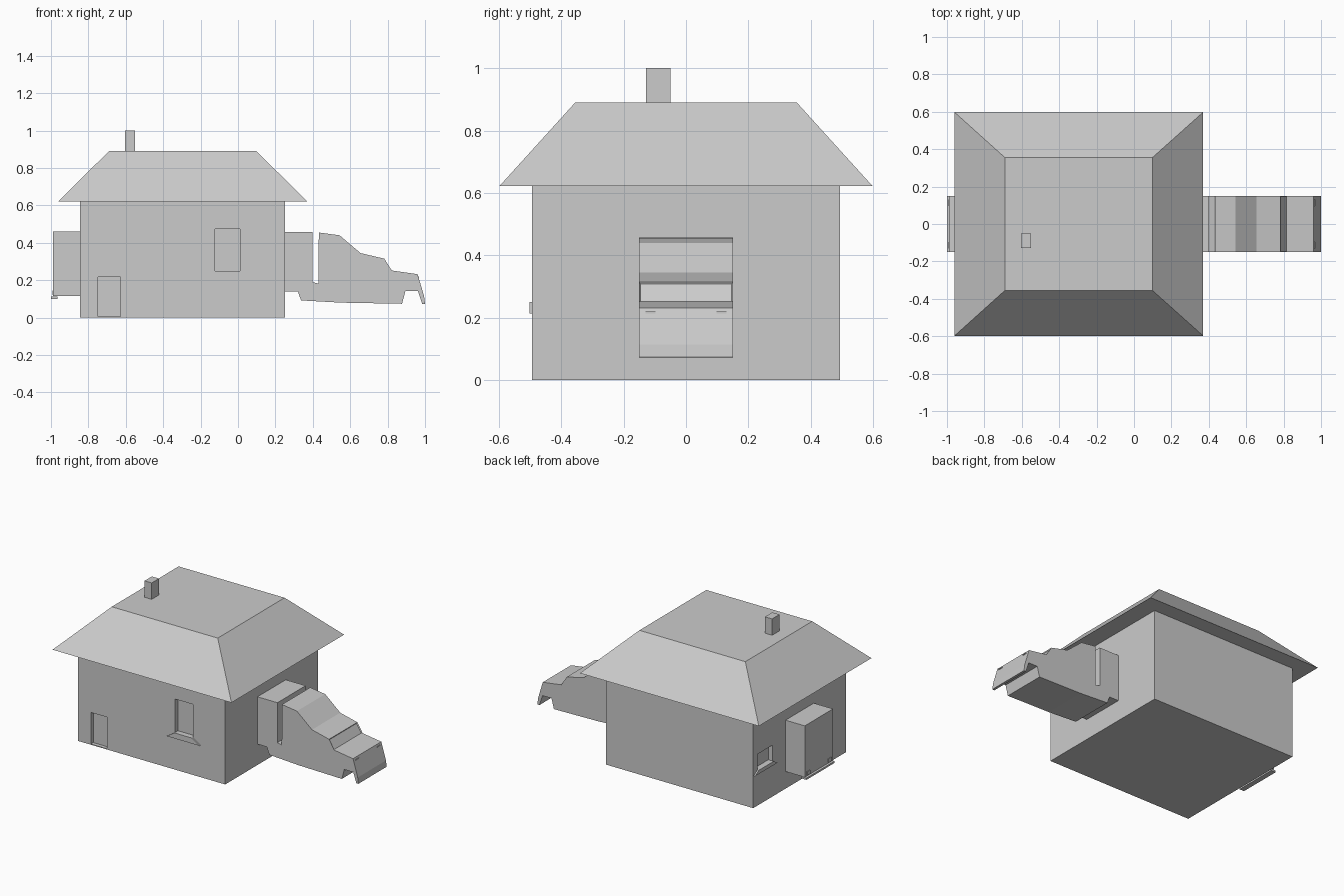
import bpy, bmesh
from mathutils import Vector

if "Cube" in bpy.data.objects:
    bpy.data.objects.remove(bpy.data.objects["Cube"])

grey = bpy.data.materials.new("plain grey")
grey.diffuse_color = (0.6, 0.6, 0.6, 1)
grey.use_nodes = True
grey.node_tree.nodes["Principled BSDF"].inputs["Base Color"].default_value = grey.diffuse_color


def finish(name, bm):
    bmesh.ops.recalc_face_normals(bm, faces=bm.faces)
    me = bpy.data.meshes.new(name)
    bm.to_mesh(me)
    bm.free()
    me.materials.append(grey)
    ob = bpy.data.objects.new(name, me)
    bpy.context.collection.objects.link(ob)
    return ob


def prism(name, profile, start, depth, panel=False):
    """Extrude a 3D outline (list of points) along the depth vector."""
    bm = bmesh.new()
    face = bm.faces.new([bm.verts.new(Vector(p) + Vector(start)) for p in profile])
    geom = bmesh.ops.extrude_face_region(bm, geom=[face], use_keep_orig=True)["geom"]
    bmesh.ops.translate(bm, vec=depth, verts=[g for g in geom if isinstance(g, bmesh.types.BMVert)])
    bmesh.ops.recalc_face_normals(bm, faces=bm.faces)
    if panel:  # sunken glass on the steep windscreen face
        glass = [f for f in bm.faces if 0.7 < f.normal.x < 0.9 and f.normal.z > 0]
        bmesh.ops.inset_individual(bm, faces=glass, thickness=0.006, depth=-0.006)
    return finish(name, bm)


def frustum(name, lo, hi, z0, z1):
    """Block between rectangle lo at z0 and rectangle hi at z1 (x0, x1, y0, y1)."""
    bm = bmesh.new()
    rings = []
    for (a, b, c, d), z in ((lo, z0), (hi, z1)):
        rings.append([bm.verts.new((x, y, z)) for x, y in ((a, c), (b, c), (b, d), (a, d))])
    bm.faces.new(rings[0][::-1])
    bm.faces.new(rings[1])
    for i in range(4):
        j = (i + 1) % 4
        bm.faces.new((rings[0][i], rings[0][j], rings[1][j], rings[1][i]))
    return finish(name, bm)


def box(name, x0, x1, y0, y1, z0, z1):
    r = (x0, x1, y0, y1)
    return frustum(name, r, r, z0, z1)


# House walls with sunken door and windows
walls = box("house_walls", -0.845, 0.25, -0.493, 0.493, 0, 0.622)
for name, dims in {
    "door": (-0.748, -0.628, -0.6, -0.468, 0.005, 0.217),
    "front_window": (-0.122, 0.01, -0.6, -0.463, 0.25, 0.474),
    "left_window": (-0.95, -0.815, 0.29, 0.45, 0.24, 0.345),
}.items():
    cutter = box(name + "_cutter", *dims)
    cutter.hide_render = True
    cutter.hide_set(True)
    cutter.display_type = 'WIRE'
    mod = walls.modifiers.new(name, 'BOOLEAN')
    mod.object = cutter
    mod.solver = 'EXACT'

# Flared window sills
prism("front_sill", [(-0.18, 0, 0.213), (0.066, 0, 0.213), (0.01, 0, 0.25), (-0.122, 0, 0.25)],
      (0, -0.493, 0), (0, -0.008, 0))
prism("left_sill", [(0, 0.25, 0.215), (0, 0.485, 0.215), (0, 0.45, 0.24), (0, 0.29, 0.24)],
      (-0.845, 0, 0), (-0.01, 0, 0))

# Roof and chimney
frustum("roof", (-0.96, 0.37, -0.598, 0.598), (-0.69, 0.098, -0.355, 0.355), 0.622, 0.89)
box("chimney", -0.605, -0.552, -0.128, -0.05, 0.88, 1.0)

# Truck front bursting through the right wall
cab = [(0.24, 0.14), (0.32, 0.14), (0.337, 0.092), (0.55, 0.08), (0.877, 0.074), (0.895, 0.142),
       (0.962, 0.142), (0.985, 0.072), (1.0, 0.074), (0.995, 0.115), (0.96, 0.232), (0.822, 0.252),
       (0.782, 0.315), (0.655, 0.345), (0.543, 0.44), (0.432, 0.455), (0.43, 0.182),
       (0.398, 0.19), (0.398, 0.458), (0.24, 0.458)]
prism("truck_front", [(x, 0, z) for x, z in cab], (0, -0.15, 0), (0, 0.3, 0), panel=True)

# Truck rear sticking out of the left wall, with bumper
box("truck_rear", -0.988, -0.835, -0.15, 0.15, 0.115, 0.46)
box("rear_bumper", -1.0, -0.965, -0.15, 0.15, 0.1, 0.112)

# Lamps, mirrored left and right
for side, s in (("right", -1), ("left", 1)):
    y0, y1 = sorted((s * 0.097, s * 0.13))
    box(side + "_head_lamp", 0.955, 0.969, y0, y1, 0.214, 0.22)
    box(side + "_tail_lamp", -0.993, -0.985, y0, y1, 0.12, 0.145)
